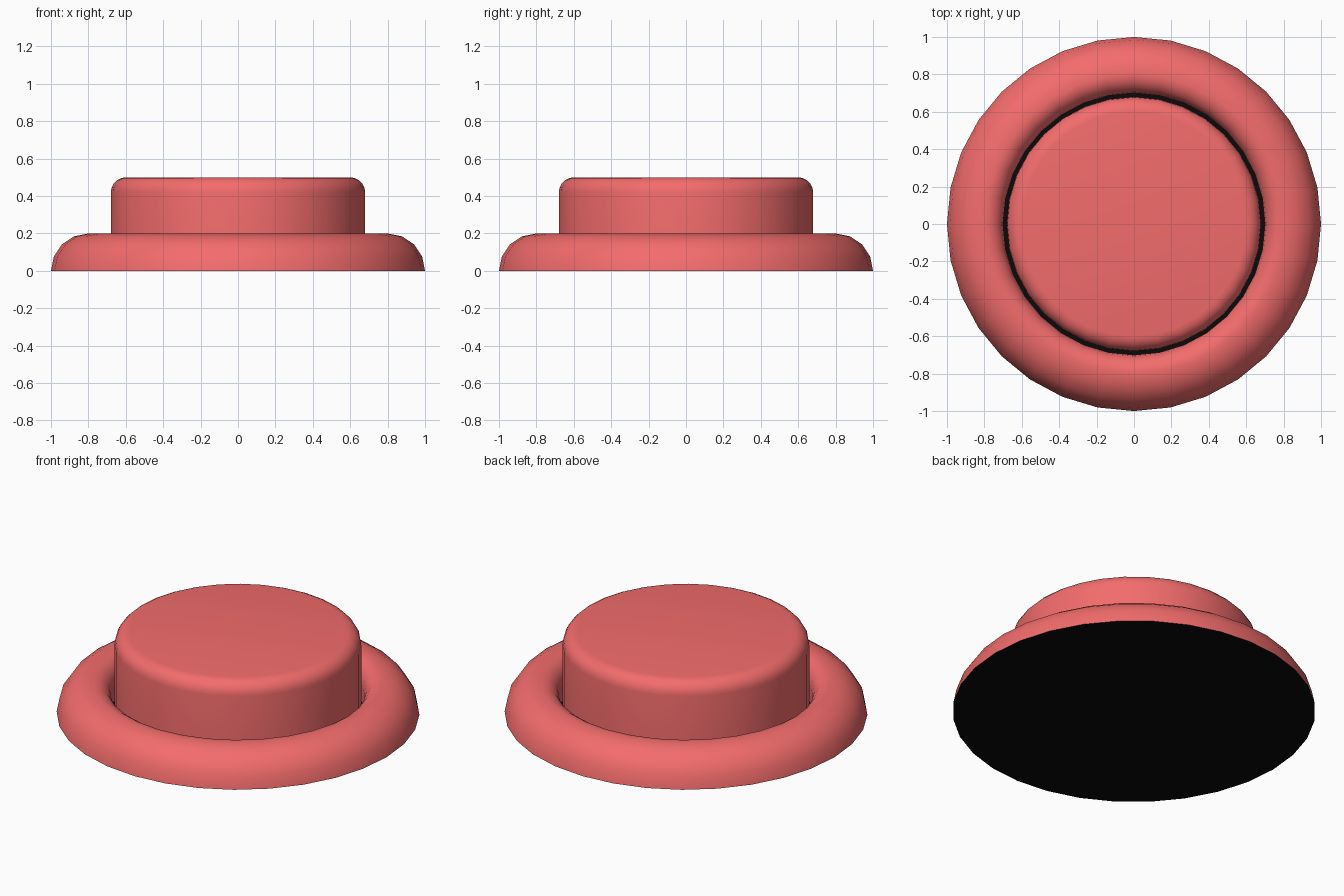
import bpy, bmesh
from math import sin, cos, pi, radians

if "Cube" in bpy.data.objects:
    bpy.data.objects.remove(bpy.data.objects["Cube"])

SIDES = 32


def material(name, color):
    m = bpy.data.materials.new(name)
    m.diffuse_color = color
    m.use_nodes = True
    m.node_tree.nodes["Principled BSDF"].inputs["Base Color"].default_value = m.diffuse_color
    return m


red = material("red_plastic", (0.90, 0.15, 0.15, 1))
black = material("black_plastic", (0.003, 0.003, 0.003, 1))


def arc(cx, cz, r, a0, a1, steps):
    angles = [radians(a0 + (a1 - a0) * i / steps) for i in range(steps + 1)]
    return [(cx + r * cos(a), cz + r * sin(a)) for a in angles]


def lathe(name, profile, mat, cap_end=False):
    """Revolve an (radius, height) profile around z."""
    bm = bmesh.new()
    rings = []
    for r, z in profile:
        rings.append([bm.verts.new((r * cos(2 * pi * i / SIDES), r * sin(2 * pi * i / SIDES), z))
                      for i in range(SIDES)])
    for a, b in zip(rings, rings[1:]):
        for i in range(SIDES):
            j = (i + 1) % SIDES
            bm.faces.new((a[i], a[j], b[j], b[i]))
    if cap_end:
        bm.faces.new(rings[-1])
    mesh = bpy.data.meshes.new(name)
    bm.to_mesh(mesh)
    bm.free()
    mesh.materials.append(mat)
    ob = bpy.data.objects.new(name, mesh)
    bpy.context.collection.objects.link(ob)
    bpy.ops.object.select_all(action='DESELECT')
    ob.select_set(True)
    bpy.context.view_layer.objects.active = ob
    bpy.ops.object.shade_smooth_by_angle(angle=radians(40))
    return ob


# Rounded collar around the button
lathe("collar", arc(0.8, 0, 0.2, 0, 90, 4) + arc(0.8, 0.1, 0.1, 90, 180, 4)[1:] + [(0.7, 0)], red)

# Push button with a rounded top edge
lathe("button", [(0.68, 0)] + arc(0.6, 0.42, 0.08, 0, 90, 5), red, cap_end=True)

# Black base plate, facing down
bpy.ops.mesh.primitive_circle_add(vertices=SIDES, radius=1, fill_type='NGON', rotation=(pi, 0, 0))
base = bpy.context.object
base.name = "base_plate"
base.data.materials.append(black)
